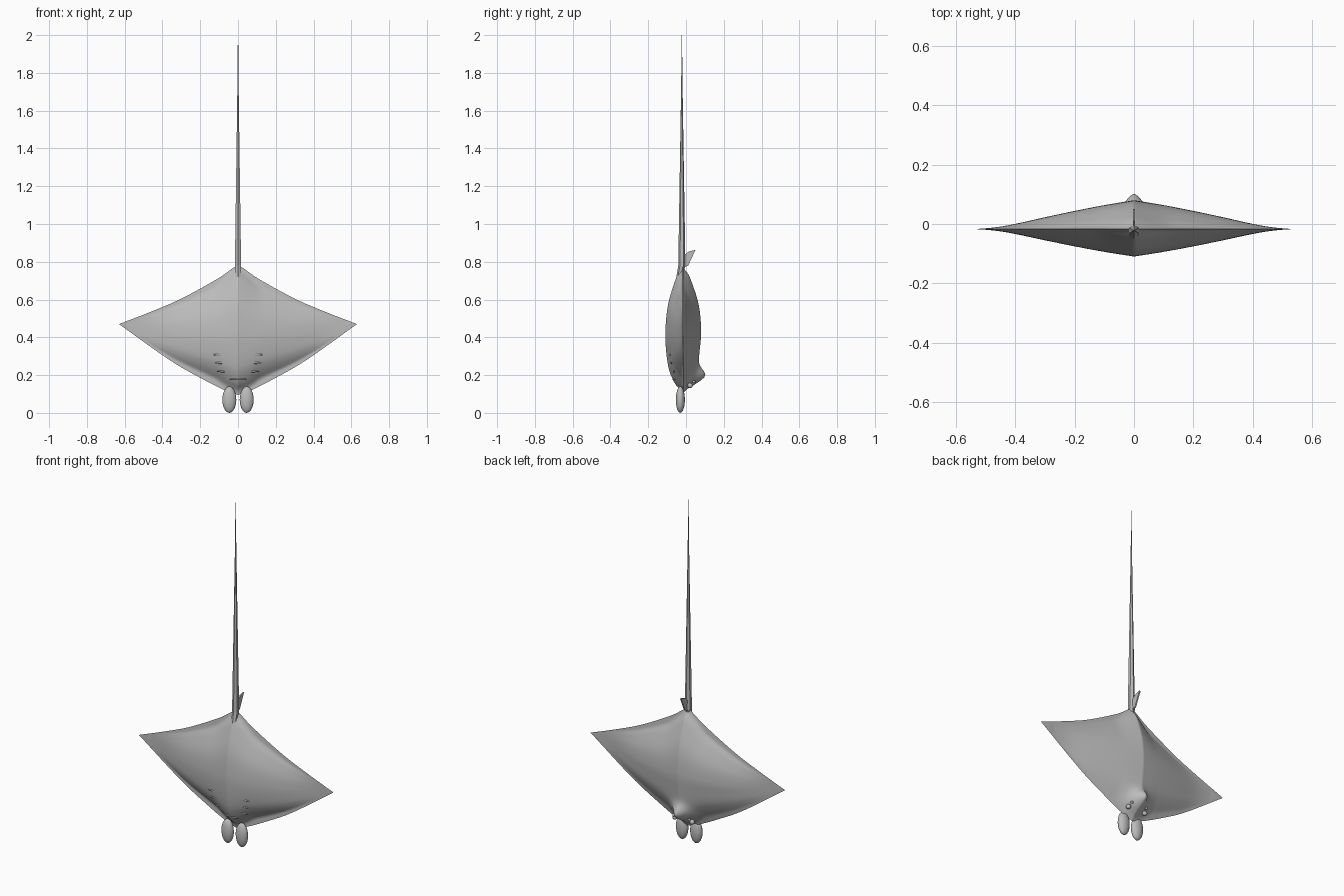
import bpy, bmesh, math
from mathutils import Vector

cube = bpy.data.objects.get("Cube")
if cube:
    bpy.data.objects.remove(cube)

skin = bpy.data.materials.new("grey skin")
skin.use_nodes = True
skin.diffuse_color = (0.5, 0.5, 0.5, 1)
skin.node_tree.nodes["Principled BSDF"].inputs["Base Color"].default_value = (0.5, 0.5, 0.5, 1)
MID = -0.017  # depth of the wing sheet


def finish(name, bm, smooth=None):
    bmesh.ops.recalc_face_normals(bm, faces=bm.faces)
    mesh = bpy.data.meshes.new(name)
    bm.to_mesh(mesh)
    bm.free()
    mesh.materials.append(skin)
    ob = bpy.data.objects.new(name, mesh)
    bpy.context.collection.objects.link(ob)
    if smooth:
        bpy.ops.object.select_all(action='DESELECT')
        ob.select_set(True)
        bpy.context.view_layer.objects.active = ob
        bpy.ops.object.shade_smooth_by_angle(angle=math.radians(smooth))
    return ob


def lookup(points, v):
    """Smooth interpolation through a short list of (position, value) points."""
    for i in range(len(points) - 1):
        (a, fa), (b, fb) = points[i], points[i + 1]
        if v <= b:
            t = max(0, (v - a) / (b - a))
            p = points[max(i - 1, 0)]
            q = points[min(i + 2, len(points) - 1)]
            ma = (fb - p[1]) / (b - p[0]) * (b - a)
            mb = (q[1] - fa) / (q[0] - a) * (b - a)
            return ((2*t**3 - 3*t*t + 1) * fa + (t**3 - 2*t*t + t) * ma
                    + (3*t*t - 2*t**3) * fb + (t**3 - t*t) * mb)
    return points[-1][1]


# Body: wing outline over x, depth over the chord and over the span
TOP = [(0, .785), (.03, .765), (.1, .715), (.3, .605), (.45, .54), (.63, .47)]
LOW = [(0, .095), (.06, .115), (.18, .175), (.35, .272), (.63, .47)]
BELLY = [(0, .0), (.05, .025), (.11, .05), (.2, .074), (.35, .089), (.5, .092),
         (.7, .077), (.9, .035), (1, .005)]
BACK = [(0, .015), (.1, .05), (.2, .075), (.35, .09), (.5, .097),
        (.7, .083), (.9, .038), (1, .005)]
SPAN = [(0, 1), (.1, .83), (.2, .63), (.3, .41), (.4, .18), (.46, .07), (.54, 0), (.63, 0)]


def body_point(x, t, side):
    lo, hi = lookup(LOW, x), lookup(TOP, x)
    z = lo + (hi - lo) * t
    # flat rim that grows out of the hull towards the tips
    rim = .07 * min(1, x / .12)
    u = min(1, max(0, (t - rim) / (1 - 2 * rim)))
    edge = min(1, min(t, 1 - t) * 14)
    depth = lookup(BELLY if side < 0 else BACK, u) * lookup(SPAN, x) * edge
    if side > 0:  # raised head
        depth += .055 * math.exp(-(x / .045)**2 - ((z - .195) / .045)**2) * edge
    return Vector((x, MID + side * depth, z))


def build_body():
    bm = bmesh.new()
    cols, rows = 36, 44
    for side in (-1, 1):
        grid = [[bm.verts.new(body_point(.63 * (i / cols)**1.25, j / rows, side))
                 for j in range(rows + 1)] for i in range(cols + 1)]
        for i in range(cols):
            for j in range(rows):
                bm.faces.new((grid[i][j], grid[i + 1][j], grid[i + 1][j + 1], grid[i][j + 1]))
    bmesh.ops.remove_doubles(bm, verts=bm.verts, dist=.0004)
    other = bmesh.ops.duplicate(bm, geom=bm.verts[:] + bm.edges[:] + bm.faces[:])["geom"]
    for v in other:
        if isinstance(v, bmesh.types.BMVert):
            v.co.x *= -1
    bmesh.ops.remove_doubles(bm, verts=bm.verts, dist=.0004)
    return finish("body", bm, 50)


build_body()


def ellipsoid(name, centre, radii, segments=20):
    bm = bmesh.new()
    bmesh.ops.create_uvsphere(bm, u_segments=segments, v_segments=segments // 2 + 2, radius=1)
    for v in bm.verts:
        v.co = Vector(centre) + Vector(a * b for a, b in zip(v.co, radii))
    return finish(name, bm, 60)


# Head fins, eyes and breathing holes
for label, s in (("left", 1), ("right", -1)):
    ellipsoid(label + "_head_fin", (s * .046, -.03, .07), (.037, .024, .07))
    ellipsoid(label + "_eye", (s * .056, .022, .145), (.014, .014, .014), 14)
    ellipsoid(label + "_spiracle", (s * .05, .042, .165), (.008, .008, .008), 10)
    # Gill ridges on the belly
    for k in range(3):
        x, t = .1 - .012 * k, .3 - .07 * k
        p = body_point(x, t, -1)
        ellipsoid(f"{label}_gill_{k + 1}", (s * p.x, p.y + .002, p.z), (.035, .004, .005), 12)

# Mouth lip
ellipsoid("mouth", (0, -.058, .178), (.045, .014, .006), 16)

# Tail: a slender six-sided whip that starts inside the body
bm = bmesh.new()
rings = []
for z, r in ((.62, .008), (.78, .019), (1.0, .0155), (1.4, .009), (1.75, .0035), (2.0, .001)):
    y = -.022 if z > .7 else -.06
    rings.append([bm.verts.new((r * math.sin(k * math.pi / 3), y + r * math.cos(k * math.pi / 3), z))
                  for k in range(6)])
for a, b in zip(rings, rings[1:]):
    for k in range(6):
        bm.faces.new((a[k], a[(k + 1) % 6], b[(k + 1) % 6], b[k]))
bm.faces.new(rings[0])
bm.faces.new(rings[-1])
finish("tail", bm)

# Small back fin at the tail root
bm = bmesh.new()
outline = [(-.012, .77), (.012, .78), (.05, .863), (.012, .853), (-.012, .83)]
sides = [[bm.verts.new((x, y, z)) for y, z in outline] for x in (-.004, .004)]
for ring in sides:
    bm.faces.new(ring)
for k in range(5):
    n = (k + 1) % 5
    bm.faces.new((sides[0][k], sides[0][n], sides[1][n], sides[1][k]))
finish("back_fin", bm)
